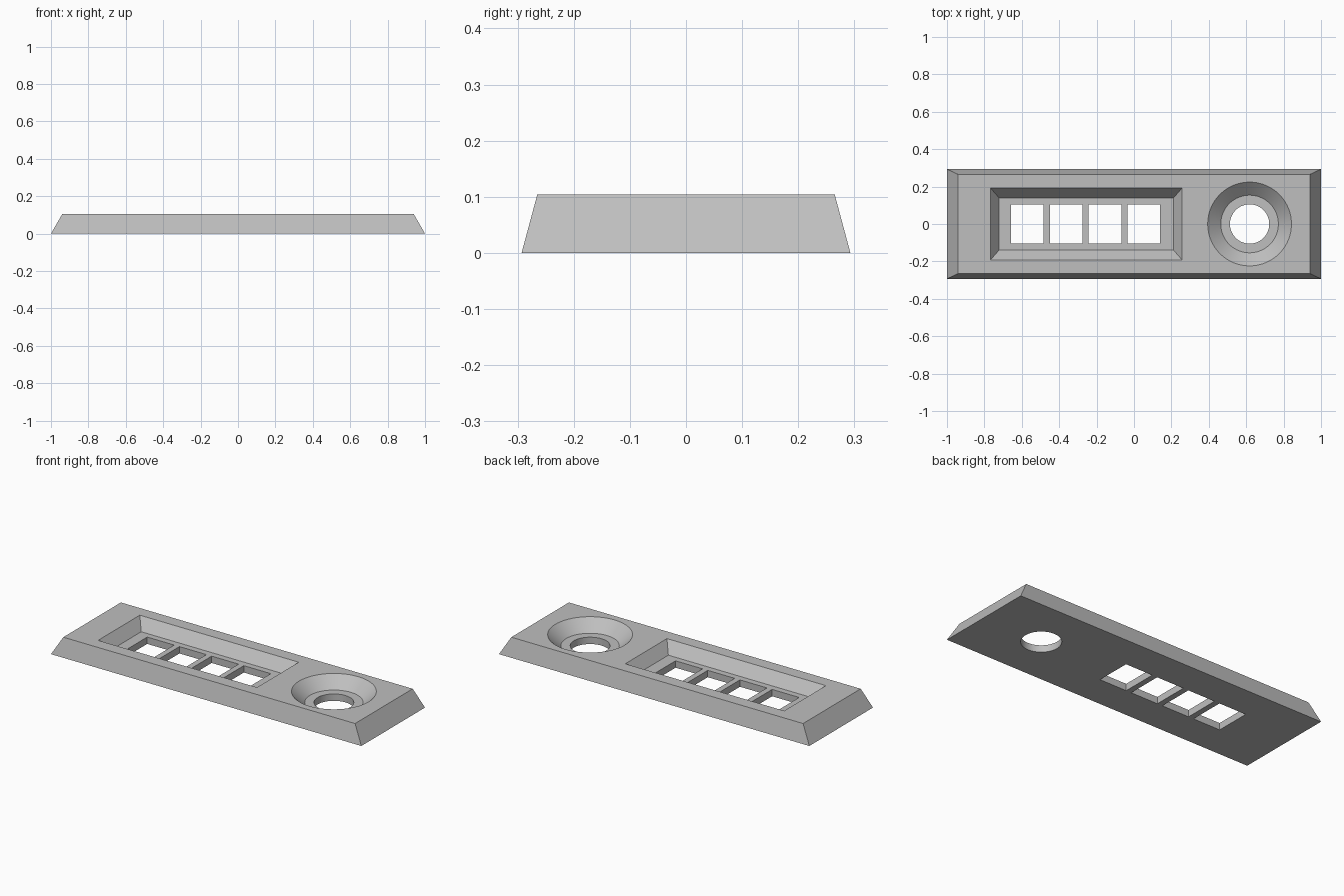
import bpy
import bmesh
import math

cube = bpy.data.objects.get("Cube")
if cube:
    bpy.data.objects.remove(cube, do_unlink=True)

HEIGHT = 0.104
FLOOR = 0.04        # level of both recess floors
OVER = 0.03         # cutter overshoot

grey = bpy.data.materials.new("plain grey")
grey.use_nodes = True
colour = (0.52, 0.52, 0.52, 1)
grey.diffuse_color = colour
grey.node_tree.nodes["Principled BSDF"].inputs["Base Color"].default_value = colour


def frustum(name, centre, low, high, z0, z1, sides=4):
    """Tapered solid: low and high are half sizes (x, y) at z0 and z1."""
    bm = bmesh.new()
    rings = []
    for (hx, hy), z in ((low, z0), (high, z1)):
        if sides == 4:
            outline = [(-hx, -hy), (hx, -hy), (hx, hy), (-hx, hy)]
        else:
            turns = [2 * math.pi * i / sides for i in range(sides)]
            outline = [(hx * math.cos(t), hy * math.sin(t)) for t in turns]
        rings.append([bm.verts.new((centre + x, y, z)) for x, y in outline])
    bottom, top = rings
    bm.faces.new(bottom[::-1])
    bm.faces.new(top)
    for i in range(sides):
        j = (i + 1) % sides
        bm.faces.new((bottom[i], bottom[j], top[j], top[i]))
    mesh = bpy.data.meshes.new(name)
    bm.to_mesh(mesh)
    bm.free()
    mesh.materials.append(grey)
    obj = bpy.data.objects.new(name, mesh)
    bpy.context.collection.objects.link(obj)
    return obj


def recess(name, centre, low, high, sides=4):
    """Cutter whose sloped walls run on above the top face."""
    k = (HEIGHT + OVER - FLOOR) / (HEIGHT - FLOOR)
    wide = [a + (b - a) * k for a, b in zip(low, high)]
    return frustum(name, centre, low, wide, FLOOR, HEIGHT + OVER, sides)


def cut(target, cutter):
    bpy.ops.object.select_all(action="DESELECT")
    bpy.context.view_layer.objects.active = target
    target.select_set(True)
    mod = target.modifiers.new("cut", "BOOLEAN")
    mod.operation = "DIFFERENCE"
    mod.solver = "EXACT"
    mod.object = cutter
    bpy.ops.object.modifier_apply(modifier=mod.name)
    bpy.data.objects.remove(cutter, do_unlink=True)


# Bevelled plate
plate = frustum("faceplate", 0, (1, 0.293), (0.94, 0.265), 0, HEIGHT)

# Rectangular recess with four square windows
cut(plate, recess("recess_cutter", -0.255, (0.466, 0.139), (0.512, 0.192)))
for i in range(4):
    half = (0.087, 0.103)
    cut(plate, frustum("window_cutter", -0.57 + 0.2075 * i, half, half,
                       -OVER, FLOOR + OVER))

# Conical recess with a round hole
cut(plate, recess("dish_cutter", 0.618, (0.154, 0.154), (0.224, 0.224), 96))
cut(plate, frustum("hole_cutter", 0.618, (0.105, 0.105), (0.105, 0.105),
                   -OVER, FLOOR + OVER, 96))

bpy.ops.object.shade_smooth_by_angle(angle=math.radians(20))
